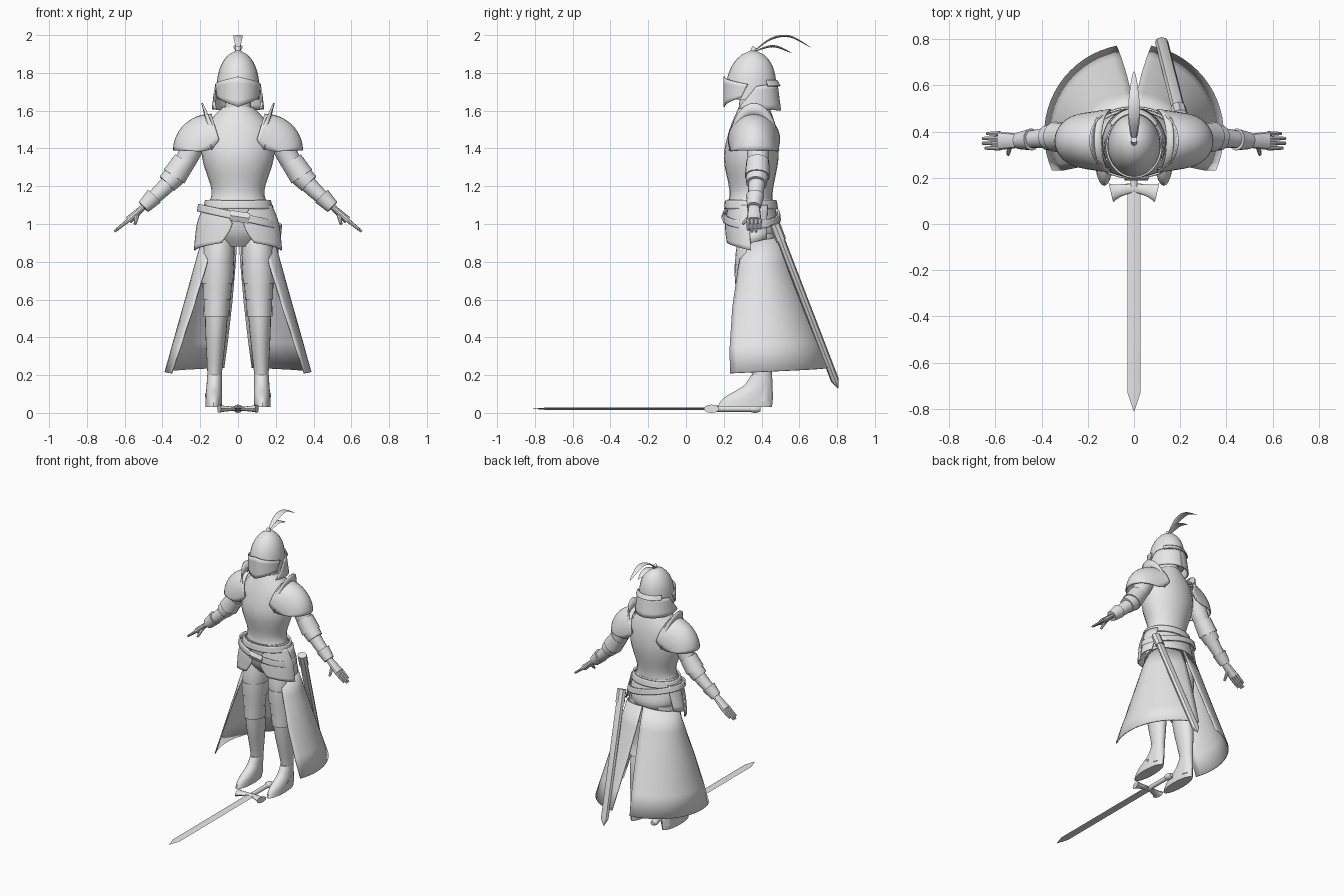
import bpy, bmesh
from math import sin, cos, pi, radians
from mathutils import Vector

old = bpy.data.objects.get("Cube")
if old:
    bpy.data.objects.remove(old, do_unlink=True)

steel = bpy.data.materials.new("plain_grey")
steel.use_nodes = True
grey = (.8, .8, .8, 1)
steel.diffuse_color = grey
steel.node_tree.nodes["Principled BSDF"].inputs["Base Color"].default_value = grey
across, deep = Vector((1, 0, 0)), Vector((0, 1, 0))
parts = []


def spline(rows, steps):
    """Resample tuples along a Catmull-Rom curve."""
    out, last = [], len(rows) - 1
    for i in range(last):
        before, start, end, after = (rows[min(max(i + o, 0), last)] for o in (-1, 0, 1, 2))
        for j in range(steps):
            t = j / steps
            out.append(tuple(
                q + t * (r - p) / 2 + t * t * (2 * p - 5 * q + 4 * r - s) / 2
                + t ** 3 * (3 * q - p - 3 * r + s) / 2
                for p, q, r, s in zip(before, start, end, after)))
    return out + [tuple(rows[-1])]


def skin(name, rows, closed=True, cap=True, mirror=False, thick=0):
    """Join rows of points into a surface."""
    bm = bmesh.new()
    grid = [[bm.verts.new(point) for point in row] for row in rows]
    count = len(grid[0])
    for low, high in zip(grid, grid[1:]):
        for i in range(count if closed else count - 1):
            j = (i + 1) % count
            bm.faces.new((low[i], low[j], high[j], high[i]))
    if closed and cap:
        bm.faces.new(grid[0])
        bm.faces.new(grid[-1])
    bmesh.ops.recalc_face_normals(bm, faces=bm.faces)
    mesh = bpy.data.meshes.new(name)
    bm.to_mesh(mesh)
    bm.free()
    mesh.materials.append(steel)
    ob = bpy.data.objects.new(name, mesh)
    bpy.context.collection.objects.link(ob)
    if thick:
        solid = ob.modifiers.new("Thickness", "SOLIDIFY")
        solid.thickness, solid.offset = thick, 0
    if mirror:
        ob.modifiers.new("Mirror", "MIRROR")
    parts.append(ob)
    return ob


def loft(name, rows, centre=lambda z: 0, steps=4, sides=24, **options):
    """Stack level ellipses given as (z, half width, front y, back y)."""
    turns = [2 * pi * i / sides for i in range(sides)]
    rings = [[(centre(z) + wide * cos(a), (front + back) / 2 + (back - front) / 2 * sin(a), z)
              for a in turns]
             for z, wide, front, back in spline(rows, steps)]
    return skin(name, rings, **options)


def tube(name, path, size, side=deep, shape=lambda t: 1, steps=4, sides=12, **options):
    """Sweep an ellipse along a path; shape scales it from start to end."""
    points = [Vector(p) for p in spline(path, steps)]
    last = len(points) - 1
    rings = []
    for i, point in enumerate(points):
        along = (points[min(i + 1, last)] - points[max(i - 1, 0)]).normalized()
        u = (side - along * side.dot(along)).normalized() * size[0] * shape(i / last)
        v = along.cross(u).normalized() * size[1] * shape(i / last)
        turns = [2 * pi * j / sides for j in range(sides)]
        rings.append([point + u * cos(a) + v * sin(a) for a in turns])
    return skin(name, rings, **options)


def wrap(name, centre, rows, steps=4, columns=18):
    """Mirrored curved plate; rows are (angle, end angle, half width, half depth, z, end z)."""
    grid = []
    for angle, end_angle, wide, depth, z, end_z in spline(rows, steps):
        row = []
        for i in range(columns + 1):
            t = i / columns
            a = radians(angle + (end_angle - angle) * t)
            row.append((wide * cos(a), centre + depth * sin(a), z + (end_z - z) * t))
        grid.append(row)
    skin(name, grid, closed=False, mirror=True, thick=.008)


def arch(name, rows, columns=18):
    """Mirrored shoulder plate; rows are (top x, top z, half depth, rim x, rim z)."""
    turns = [pi * i / columns for i in range(columns + 1)]
    grid = [[(rim_x + (x - rim_x) * sin(a), .36 - depth * cos(a), rim_z + (z - rim_z) * sin(a))
             for a in turns]
            for x, z, depth, rim_x, rim_z in rows]
    skin(name, grid, closed=False, mirror=True, thick=.008)


def taper(start, end):
    return lambda t: start + (end - start) * t


def leaf(t):
    return .1 + .9 * sin(pi * t)


def pointed(t):
    return 1 if t < .9 else .05


# Trunk
loft("pelvis", [(.88, .1, .3, .46), (.95, .17, .25, .5), (1.05, .18, .23, .48), (1.13, .15, .22, .46)])
loft("cuirass", [(1.1, .16, .22, .46), (1.18, .14, .23, .46), (1.35, .19, .2, .49),
                 (1.5, .18, .23, .48), (1.62, .08, .28, .44)])
loft("neck", [(1.55, .08, .27, .44), (1.7, .06, .29, .42)])

# Helmet dome, visor, neck guard and plume
dome = []
for i in range(13):
    t = i / 12.1
    swell = (1 - t ** 3) ** .6
    middle = .34 + .015 * t
    dome.append((1.66 + .26 * t, .115 * swell, middle - .135 * swell, middle + .135 * swell))
loft("helmet", dome, steps=1)
wrap("visor", .34, [(-90, -5, .118, .138, 1.78, 1.74), (-90, -20, .114, .138, 1.62, 1.67)])
wrap("neck_guard", .35, [(10, 90, .12, .13, 1.73, 1.75), (-30, 90, .135, .15, 1.61, 1.6)])
wrap("rear_brim", .35, [(35, 90, .116, .13, 1.76, 1.76), (35, 90, .126, .147, 1.73, 1.73)])
tube("plume_socket", [(0, .34, 1.89), (0, .365, 1.935)], (.014, .014), across)
root = (0, .355, 1.91)
for name, path in (("long_feather", [root, (0, .45, 1.98), (0, .55, 1.993), (0, .66, 1.935)]),
                   ("short_feather", [root, (0, .46, 1.942), (0, .56, 1.905)])):
    tube(name, path, (.025, .006), across, leaf, steps=6, sides=8)

# Shoulder plates
shell = []
for i in range(13):
    t = i / 12
    shell.append((.14 + .2 * sin(t * pi / 2), 1.39 + .19 * cos(t * pi / 2), .135 - .02 * t,
                  .1 + .11 * t, 1.385 + .06 * (1 - t) ** 3))
arch("pauldron", shell)
arch("shoulder_flange", [(.19, 1.64, .12, .1, 1.45), (.17, 1.56, .13, .14, 1.39)])

# Arms and hands
shoulder, elbow, wrist = Vector((.2, .38, 1.5)), Vector((.31, .38, 1.28)), Vector((.5, .36, 1.09))
knuckle, fingertip = Vector((.58, .36, 1.02)), Vector((.655, .36, .96))
tube("arm", [shoulder, elbow, wrist], (.07, .07), shape=taper(1, .45), sides=16, mirror=True)
for name, start, end, radius, flare in (
        ("elbow_plate", elbow.lerp(shoulder, .25), elbow.lerp(wrist, .15), .06, 1.1),
        ("elbow_cuff", elbow.lerp(wrist, .1), elbow.lerp(wrist, .35), .06, .9),
        ("gauntlet_cuff", elbow.lerp(wrist, .7), wrist, .048, .75)):
    tube(name, [start, end], (radius, radius), shape=taper(1, flare), sides=16, mirror=True)
tube("palm", [wrist, knuckle], (.04, .021), shape=taper(.75, 1), mirror=True)
for i, reach in enumerate((.85, 1, 1, .75)):
    spread = deep * (i - 1.5) * .021
    tube("finger", [knuckle + spread, knuckle.lerp(fingertip, reach) + spread], (.011, .011),
         shape=taper(1, .6), sides=8, mirror=True)
tube("thumb", [wrist.lerp(knuckle, .4), Vector((.545, .3, 1))], (.015, .015),
     shape=taper(1, .5), sides=8, mirror=True)


# Legs, with overlapping bands grown from the leg profile
def leg_x(z):
    return .13 - .03 * z


leg = [(.95, .08, .28, .47), (.8, .085, .26, .46), (.6, .065, .28, .43),
       (.42, .055, .3, .46), (.2, .038, .35, .455), (.06, .038, .36, .45)]
loft("leg", leg, leg_x, mirror=True)
for name, top in (("thigh_band", .79), ("thigh_plate", .7), ("knee_plate", .61)):
    band = []
    for z, wide, front, back in spline(leg, 12):
        if top - .11 < z < top:
            grow = .003 + .06 * (top - z)
            band.append((z, wide + grow, front - grow, back + grow))
    loft(name, band, leg_x, steps=1, mirror=True)
loft("shoe", [(.03, .043, .165, .455), (.08, .044, .2, .46), (.14, .041, .3, .458),
              (.2, .039, .345, .456)], leg_x, mirror=True)
tube("ankle_rivet", [(.155, .345, .095), (.175, .345, .095)], (.01, .01), sides=8, mirror=True)

# Split cape skirt and hip plates
wrap("cape_panel", .39, [(-45, 89, .19, .12, .9, .94), (-24, 79, .385, .385, .21, .24)])
wrap("front_tasset", .35, [(-68, -12, .18, .13, 1.1, 1.1), (-82, -6, .215, .14, 1, 1),
                           (-68, -3, .23, .14, .9, .86)])
wrap("side_tasset", .355, [(-15, 35, .18, .13, 1.1, 1.1), (-5, 30, .225, .135, .9, .92)])

# Level waist belt and slanted sword belt
loft("waist_belt", [(1.125, .168, .212, .474), (1.08, .18, .208, .482)], cap=False, thick=.012)
sash = loft("sword_belt", [(1.06, .205, .2, .492), (1.02, .212, .2, .497)], cap=False, thick=.012)
for vertex in sash.data.vertices:
    vertex.co.z -= .22 * vertex.co.x
tube("buckle", [(-.04, .2, 1.045), (.06, .2, 1.03)], (.012, .028), steps=1, sides=4)

# Scabbard at the left hip
throat, tip = Vector((.2, .47, 1)), Vector((.115, .805, .13))
tube("scabbard", [throat, throat.lerp(tip, .95), tip], (.029, .022), across, pointed, steps=1, sides=8)
tube("scabbard_throat", [throat, throat.lerp(tip, .1)], (.034, .028), across, sides=8)

# Sword lying on the ground
rest = .022
tube("sword_blade", [(0, .15, rest), (0, -.73, rest), (0, -.81, rest)], (.028, .007), across,
     pointed, steps=1, sides=4)
tube("sword_guard", [(-.1, .135, rest), (0, .155, rest), (.1, .135, rest)], (.042, rest),
     shape=lambda t: .5 + .5 * (2 * t - 1) ** 2, steps=6)
tube("sword_grip", [(0, .16, rest), (0, .35, rest)], (.016, .016), across)
tube("sword_pommel", [(0, .335, rest), (0, .395, rest)], (.026, rest), across,
     lambda t: .6 + .4 * sin(pi * t))

# Smooth shading with crisp plate edges
bpy.ops.object.select_all(action="DESELECT")
for ob in parts:
    ob.select_set(True)
bpy.context.view_layer.objects.active = parts[0]
bpy.ops.object.shade_smooth_by_angle(angle=radians(35))
